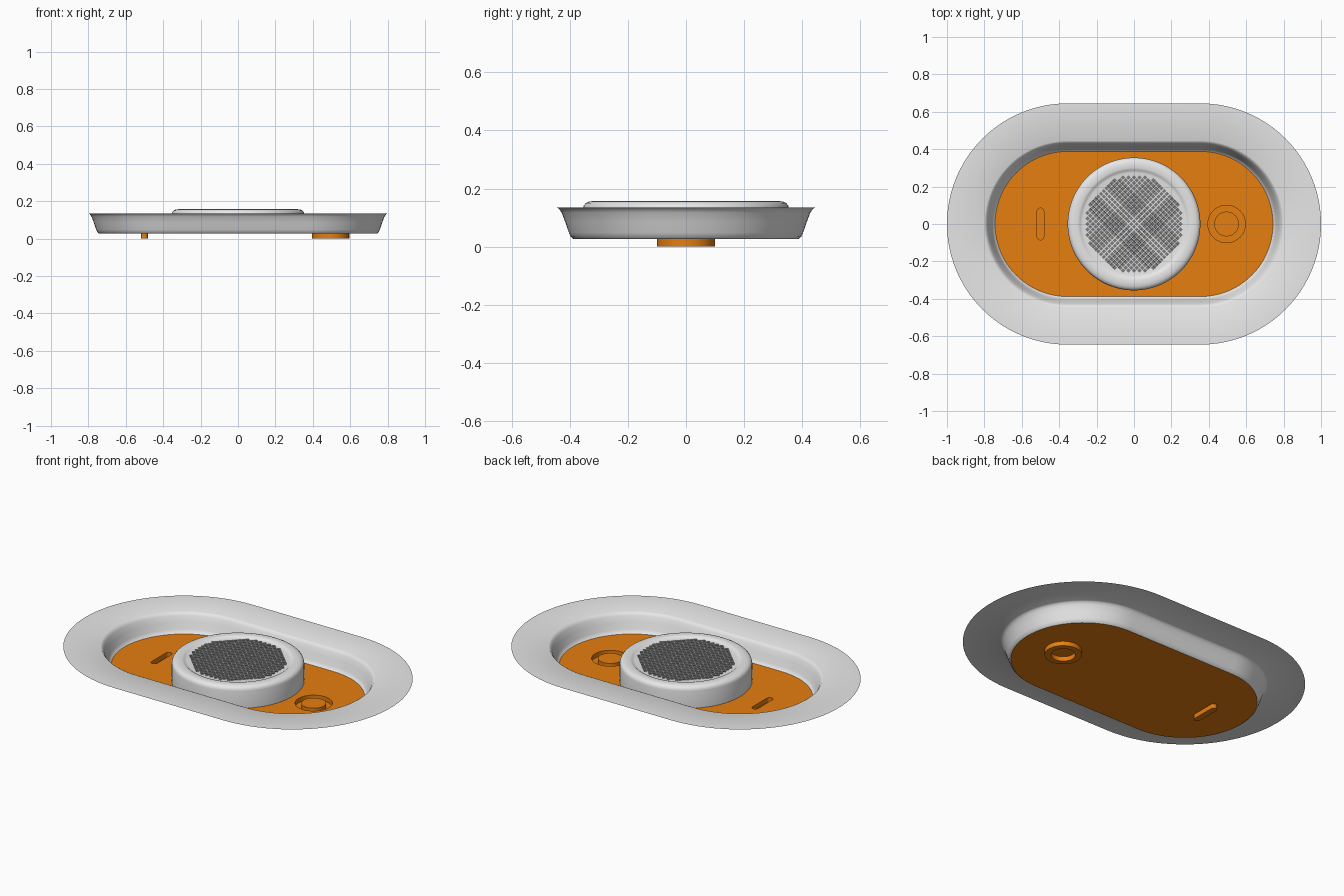
import bpy, bmesh, math
from mathutils import Matrix

cube = bpy.data.objects.get("Cube")
if cube:
    bpy.data.objects.remove(cube)

FLOOR_Z = 0.027
HALF_STRAIGHT = 0.355


def material(name, rgb):
    m = bpy.data.materials.new(name)
    m.use_nodes = True
    m.diffuse_color = (*rgb, 1)
    m.node_tree.nodes["Principled BSDF"].inputs["Base Color"].default_value = (*rgb, 1)
    return m


grey = material("light grey", (0.8, 0.8, 0.8))
dark = material("hole grey", (0.2, 0.2, 0.2))
orange = material("orange", (0.79, 0.21, 0.005))


def finish(bm, name, mats, angle=35):
    mesh = bpy.data.meshes.new(name)
    bm.to_mesh(mesh)
    bm.free()
    for m in mats:
        mesh.materials.append(m)
    ob = bpy.data.objects.new(name, mesh)
    bpy.context.collection.objects.link(ob)
    bpy.ops.object.select_all(action="DESELECT")
    ob.select_set(True)
    bpy.context.view_layer.objects.active = ob
    bpy.ops.object.shade_smooth_by_angle(angle=math.radians(angle))
    return ob


def stadium(bm, r, z, half=0.0, cx=0.0, along_y=False, n=32):
    """Closed loop of vertices: two half circles joined by straights."""
    verts = []
    for side in (1, -1):
        for i in range(n + 1 if half else n):
            a = math.pi * (i / n - 0.5) + (0 if side > 0 else math.pi)
            x, y = side * half + r * math.cos(a), r * math.sin(a)
            if along_y:
                x, y = -y, x
            verts.append(bm.verts.new((cx + x, y, z)))
    return verts


def ring_edges(bm, verts):
    pairs = zip(verts, verts[1:] + verts[:1])
    return [bm.edges.get(p) or bm.edges.new(p) for p in pairs]


def bridge(bm, a, b):
    n = len(a)
    for i in range(n):
        j = (i + 1) % n
        bm.faces.new((a[i], a[j], b[j], b[i]))


# Tray: flat brim flowing into a sloped wall
bm = bmesh.new()
profile = [(0.645, 0.134), (0.445, 0.134), (0.437, 0.130), (0.428, 0.117),
           (0.416, 0.085), (0.403, 0.048), (0.397, 0.034), (0.388, FLOOR_Z)]
loops = [stadium(bm, r, z, HALF_STRAIGHT, n=48) for r, z in profile]
for a, b in zip(loops, loops[1:]):
    bridge(bm, a, b)
finish(bm, "tray", [grey])

# Floor with a ring groove and a slot pressed down through it
bm = bmesh.new()
outline = stadium(bm, 0.388, FLOOR_Z, HALF_STRAIGHT, n=48)
ring_top = stadium(bm, 0.1, FLOOR_Z, cx=0.495)
slot_top = stadium(bm, 0.018, FLOOR_Z, 0.067, cx=-0.5, along_y=True, n=10)
edges = [e for loop in (outline, ring_top, slot_top) for e in ring_edges(bm, loop)]
bmesh.ops.triangle_fill(bm, edges=edges, use_beauty=True, normal=(0, 0, 1))

ring_low = stadium(bm, 0.1, 0, cx=0.495)
core_low = stadium(bm, 0.066, 0, cx=0.495)
core_top = stadium(bm, 0.066, FLOOR_Z, cx=0.495)
for a, b in ((ring_top, ring_low), (ring_low, core_low), (core_low, core_top)):
    bridge(bm, a, b)
bm.faces.new(core_top)

slot_low = stadium(bm, 0.018, 0, 0.067, cx=-0.5, along_y=True, n=10)
bridge(bm, slot_top, slot_low)
bm.faces.new(slot_low)
finish(bm, "floor", [orange])

# Round drum with a rounded lip and a shallow dish on top
bm = bmesh.new()
profile = [(0.355, FLOOR_Z + 0.001), (0.355, 0.130), (0.352, 0.142), (0.345, 0.150),
           (0.334, 0.155), (0.320, 0.157), (0.300, 0.157), (0.290, 0.154),
           (0.284, 0.149), (0.274, 0.147)]
loops = [stadium(bm, r, z, n=40) for r, z in profile]
for a, b in zip(loops, loops[1:]):
    bridge(bm, a, b)
bm.faces.new(loops[-1])
finish(bm, "drum", [grey])

# Grille: diagonal lattice with a sunken hole in every cell
bm = bmesh.new()
bmesh.ops.create_grid(bm, x_segments=28, y_segments=28, size=0.29)
bmesh.ops.rotate(bm, verts=bm.verts, matrix=Matrix.Rotation(math.pi / 4, 3, "Z"))
outside = [f for f in bm.faces if f.calc_center_median().length > 0.257]
bmesh.ops.delete(bm, geom=outside, context="FACES")
cells = list(bm.faces)
bmesh.ops.translate(bm, verts=bm.verts, vec=(0, 0, 0.1515))
bmesh.ops.inset_individual(bm, faces=cells, thickness=0.0028, depth=0)
bmesh.ops.inset_individual(bm, faces=cells, thickness=0.0005, depth=-0.004)
for f in cells:
    f.material_index = 1
finish(bm, "grille", [grey, dark], angle=10)
